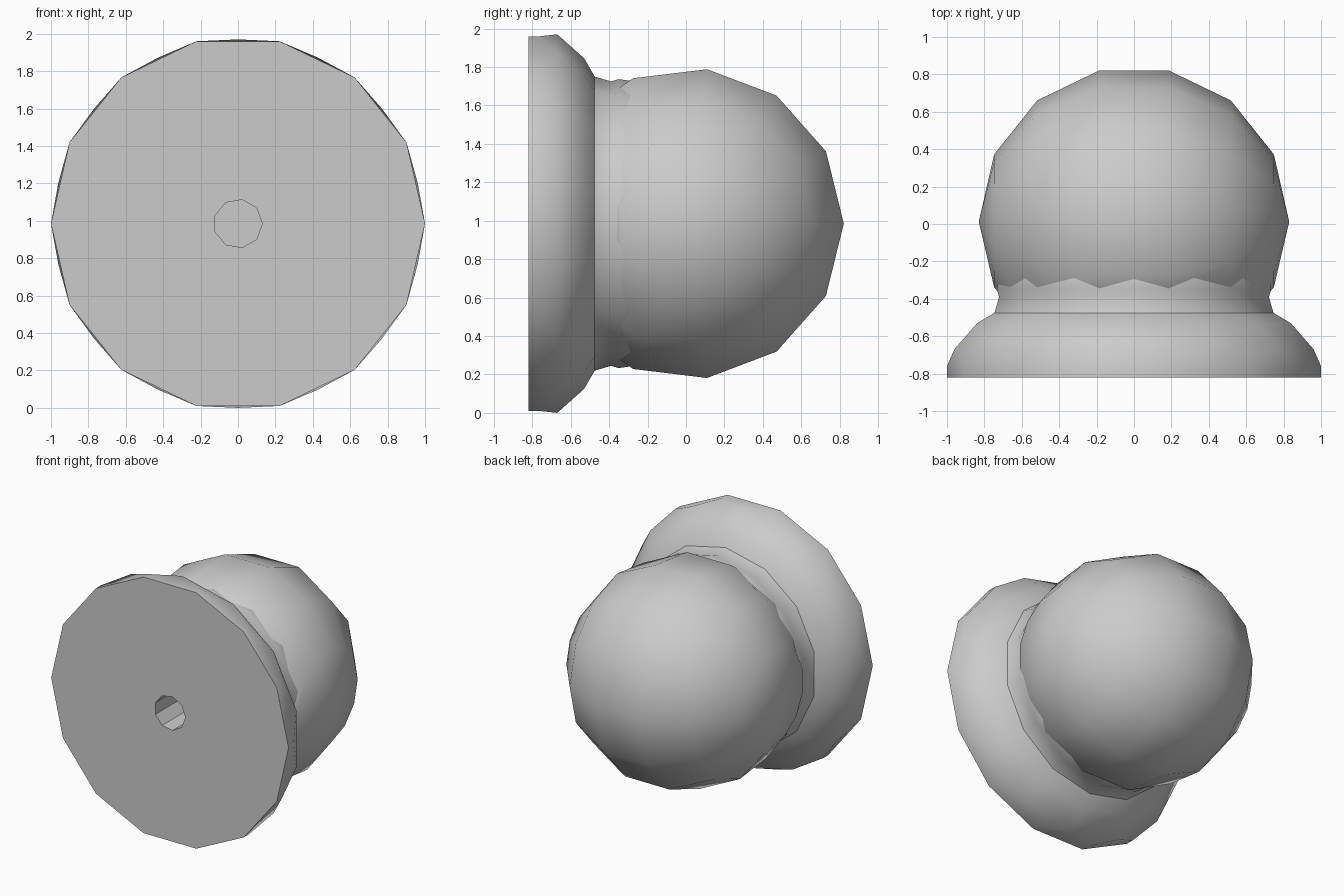
import bpy, bmesh
from math import sin, cos, pi, radians
from mathutils import Vector

cube = bpy.data.objects.get("Cube")
if cube:
    bpy.data.objects.remove(cube, do_unlink=True)

grey = bpy.data.materials.new("plain grey")
grey.use_nodes = True
colour = (0.6, 0.6, 0.6, 1)
grey.diffuse_color = colour
grey.node_tree.nodes["Principled BSDF"].inputs["Base Color"].default_value = colour

CENTRE_Z = 0.985
SIDES = 14


def ring(bm, y, r, sides, turned=False):
    """Ring around the y axis, optionally turned by half a side."""
    step = 2 * pi / sides
    shift = step / 2 if turned else 0
    return [bm.verts.new((r * cos(i * step + shift), y, CENTRE_Z + r * sin(i * step + shift)))
            for i in range(sides)]


def bridge(bm, a, b):
    n = len(a)
    for i in range(n):
        j = (i + 1) % n
        bm.faces.new((a[i], a[j], b[j], b[i]))


def finish(bm, name, angle):
    bmesh.ops.recalc_face_normals(bm, faces=bm.faces)
    mesh = bpy.data.meshes.new(name)
    bm.to_mesh(mesh)
    bm.free()
    mesh.materials.append(grey)
    ob = bpy.data.objects.new(name, mesh)
    bpy.context.collection.objects.link(ob)
    bpy.ops.object.select_all(action='DESELECT')
    ob.select_set(True)
    bpy.context.view_layer.objects.active = ob
    bpy.ops.object.shade_smooth_by_angle(angle=radians(angle))
    return ob


# Flared base with screw hole
bm = bmesh.new()
rim = ring(bm, -0.82, 1.0, SIDES)
lip = ring(bm, -0.76, 1.0, SIDES)
bridge(bm, rim, lip)

# Zigzag band: triangles between the lip and the half-turned shoulder
shoulder = ring(bm, -0.67, 0.985, SIDES, True)
for i in range(SIDES):
    j = (i + 1) % SIDES
    bm.faces.new((lip[i], lip[j], shoulder[i]))
    bm.faces.new((lip[j], shoulder[j], shoulder[i]))

# Sloping shoulder and neck, ending inside the ball
last = shoulder
for y, r in ((-0.53, 0.86), (-0.475, 0.765), (-0.39, 0.74), (-0.35, 0.752), (-0.27, 0.74)):
    nxt = ring(bm, y, r, SIDES, True)
    bridge(bm, last, nxt)
    last = nxt

# Hole walls and floor
mouth = ring(bm, -0.82, 0.13, 9)
floor = ring(bm, -0.3, 0.13, 9)
bridge(bm, mouth, floor)
bm.faces.new(floor)

# Flat mounting face around the hole
edges = [e for e in bm.edges if e.is_boundary and all(abs(v.co.y + 0.82) < 1e-4 for v in e.verts)]
bmesh.ops.triangle_fill(bm, edges=edges, use_beauty=True)
finish(bm, "knob_base", 35)

# Ball: poles on the x axis
bm = bmesh.new()
SEGMENTS, RINGS, R = 13, 7, 0.83
centre = Vector((0, 0.012, CENTRE_Z))
rows = []
for k in range(1, RINGS):
    t = pi * k / RINGS
    rows.append([bm.verts.new(centre + R * Vector((cos(t), sin(t) * cos(a), sin(t) * sin(a))))
                 for a in (2 * pi * i / SEGMENTS for i in range(SEGMENTS))])
for a, b in zip(rows, rows[1:]):
    bridge(bm, a, b)
for side, row in ((1, rows[0]), (-1, rows[-1])):
    pole = bm.verts.new(centre + Vector((side * R, 0, 0)))
    for i in range(SEGMENTS):
        bm.faces.new((row[i], row[(i + 1) % SEGMENTS], pole))
bmesh.ops.recalc_face_normals(bm, faces=bm.faces)

# Trim the ball where it enters the neck
bmesh.ops.bisect_plane(bm, geom=bm.verts[:] + bm.edges[:] + bm.faces[:],
                       plane_co=(0, -0.36, 0), plane_no=(0, -1, 0), clear_outer=True)
finish(bm, "knob_ball", 35)
